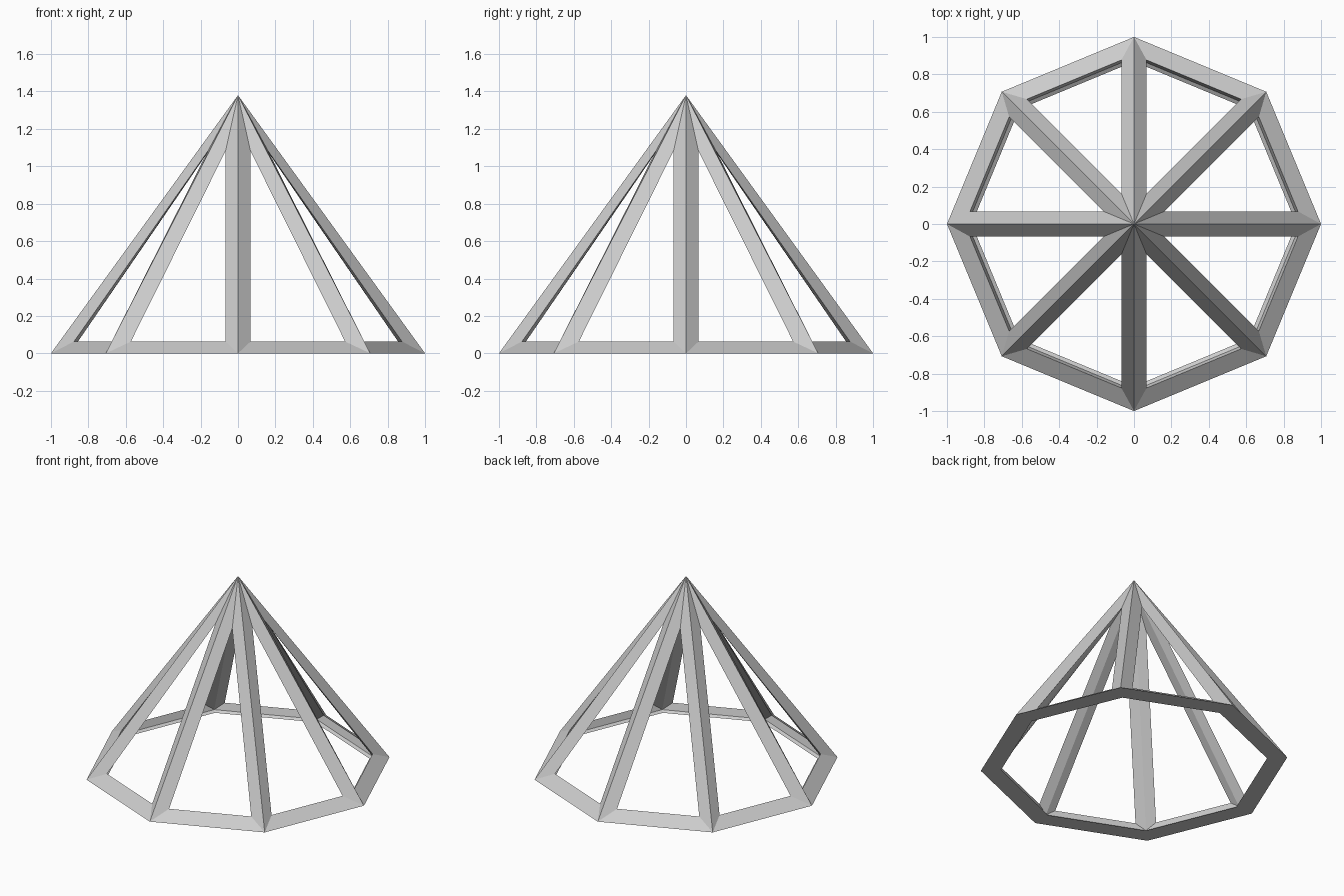
import bpy, bmesh
from math import sin, cos, radians

if "Cube" in bpy.data.objects:
    bpy.data.objects.remove(bpy.data.objects["Cube"])

SIDES = 8
STEP = 360 / SIDES

bm = bmesh.new()


def ring(x, y, z, turn=0):
    """One vertex per side: the point (x, y, z) repeated around the z axis."""
    verts = []
    for k in range(SIDES):
        a = radians(k * STEP + turn)
        verts.append(bm.verts.new((x * cos(a) - y * sin(a), x * sin(a) + y * cos(a), z)))
    return verts


# corner points of the bars at each base corner
outer = ring(1.0, 0, 0)
inner = ring(0.89, 0, 0.013)
under = ring(0.868, 0, 0)
left = ring(0.877, 0.067, 0.063)      # window corners beside each rib
right = ring(0.877, -0.067, 0.063)
peak = ring(0.174, 0, 1.082, STEP / 2)  # top corner of each window

# outer and inner apex
tip_out = bm.verts.new((0, 0, 1.38))
tip_in = bm.verts.new((0, 0, 1.31))

for k in range(SIDES):
    n = (k + 1) % SIDES
    for base, tip in ((outer, tip_out), (inner, tip_in)):
        # sloping rib halves
        bm.faces.new((base[k], left[k], peak[k], tip))
        bm.faces.new((base[k], tip, peak[k - 1], right[k]))
        # base bar: upper and lower sides
        bm.faces.new((base[k], base[n], right[n], left[k]))
        bm.faces.new((base[k], base[n], under[n], under[k]))

bmesh.ops.recalc_face_normals(bm, faces=bm.faces)
mesh = bpy.data.meshes.new("pyramid_frame")
bm.to_mesh(mesh)
bm.free()
frame = bpy.data.objects.new("pyramid_frame", mesh)
bpy.context.collection.objects.link(frame)
